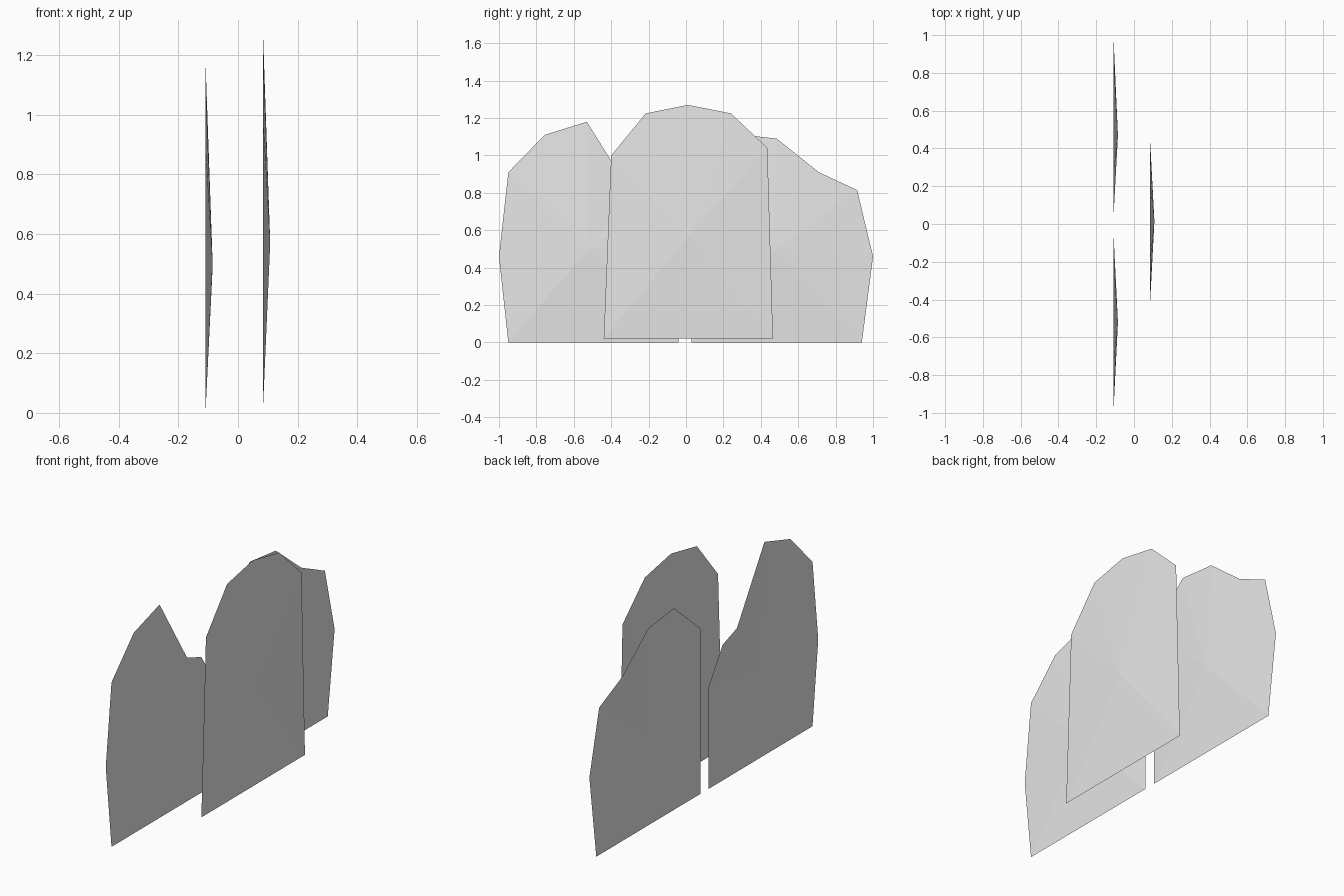
import bpy
import bmesh

cube = bpy.data.objects.get("Cube")
if cube:
    bpy.data.objects.remove(cube, do_unlink=True)

# Single pale grey colour
grey = bpy.data.materials.new("pale_grey")
grey.use_nodes = True
colour = (0.8, 0.8, 0.8, 1)
grey.diffuse_color = colour
grey.node_tree.nodes["Principled BSDF"].inputs["Base Color"].default_value = colour


def domed_panel(name, x, apex, outline, bulge=0.024):
    """Upright (y, z) outline with a shallow fan of faces rising towards +x."""
    bm = bmesh.new()
    tip = bm.verts.new((x + bulge, *apex))
    rim = [bm.verts.new((x, y, z)) for y, z in outline]
    for a, b in zip(rim, rim[1:] + rim[:1]):
        bm.faces.new((tip, b, a))
    mesh = bpy.data.meshes.new(name)
    bm.to_mesh(mesh)
    bm.free()
    mesh.materials.append(grey)
    obj = bpy.data.objects.new(name, mesh)
    bpy.context.collection.objects.link(obj)
    return obj


# Tall centre panel, standing in front of the other two
domed_panel("centre_panel", 0.084, (0.015, 0.57), [
    (-0.44, 0.02), (-0.4, 1.0), (-0.215, 1.225), (0.01, 1.27),
    (0.24, 1.225), (0.435, 1.04), (0.465, 0.02)])

# Panel on the -y side, with a notch on its inner shoulder
domed_panel("front_side_panel", -0.109, (-0.52, 0.5), [
    (-0.95, 0), (-1, 0.46), (-0.95, 0.91), (-0.755, 1.11), (-0.53, 1.18),
    (-0.29, 0.795), (-0.165, 0.75), (-0.04, 0.56), (-0.04, 0)])

# Panel on the +y side, sloping down outwards
domed_panel("back_side_panel", -0.109, (0.47, 0.49), [
    (0.03, 0), (0.03, 0.915), (0.26, 1.115), (0.485, 1.09),
    (0.71, 0.91), (0.915, 0.815), (1, 0.46), (0.94, 0)])
